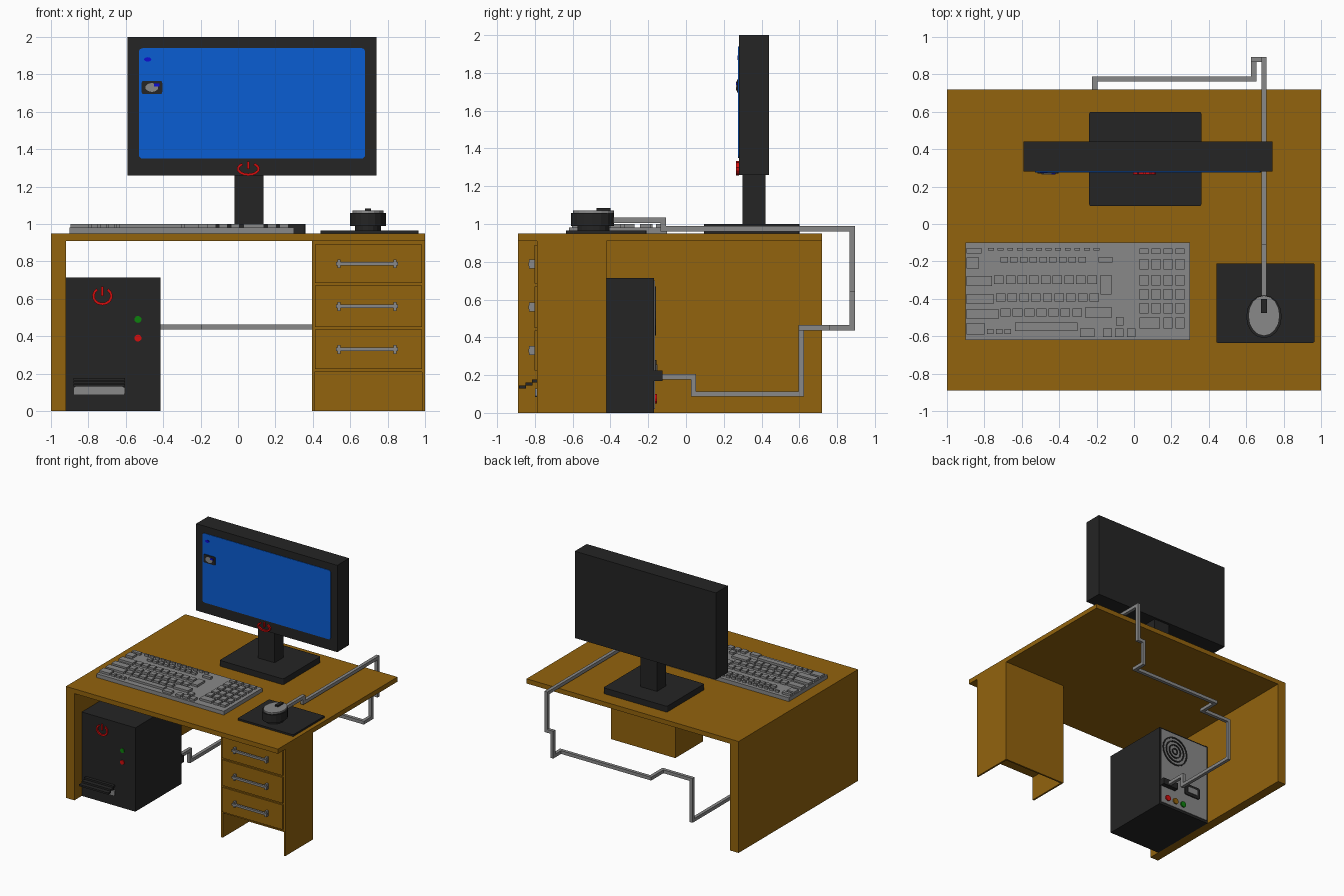
import bpy, bmesh
from math import sin, cos, pi, radians
from mathutils import Matrix, Vector

old = bpy.data.objects.get("Cube")
if old:
    bpy.data.objects.remove(old, do_unlink=True)


def material(name, r, g, b):
    m = bpy.data.materials.new(name)
    m.use_nodes = True
    m.diffuse_color = (r, g, b, 1)
    m.node_tree.nodes["Principled BSDF"].inputs["Base Color"].default_value = (r, g, b, 1)
    return m


WOOD = material("brown wood", .29, .125, .004)
BLACK = material("black plastic", .018, .018, .018)
GREY = material("grey plastic", .25, .25, .25)
SCREEN = material("screen blue", .003, .11, .65)
RED = material("red", .65, .004, .004)
GREEN = material("green", .004, .22, .004)
BLUE = material("deep blue", .004, .004, .65)


def finish(name, bm, mat):
    bmesh.ops.recalc_face_normals(bm, faces=bm.faces)
    mesh = bpy.data.meshes.new(name)
    bm.to_mesh(mesh)
    bm.free()
    mesh.materials.append(mat)
    obj = bpy.data.objects.new(name, mesh)
    bpy.context.collection.objects.link(obj)
    return obj


def add_box(bm, x0, x1, y0, y1, z0, z1):
    size = Matrix.Diagonal((x1 - x0, y1 - y0, z1 - z0, 1))
    place = Matrix.Translation(((x0 + x1) / 2, (y0 + y1) / 2, (z0 + z1) / 2))
    bmesh.ops.create_cube(bm, size=1, matrix=place @ size)


def box(name, mat, *limits, rounding=0, axis=1):
    """Box from limits; edges along one axis may be rounded."""
    bm = bmesh.new()
    add_box(bm, *limits)
    if rounding:
        edges = [e for e in bm.edges
                 if abs((e.verts[0].co - e.verts[1].co).normalized()[axis]) > .9]
        bmesh.ops.bevel(bm, geom=edges, offset=rounding, segments=4,
                        profile=.5, affect='EDGES')
    return finish(name, bm, mat)


def boxes(name, mat, limits):
    bm = bmesh.new()
    for item in limits:
        add_box(bm, *item)
    return finish(name, bm, mat)


def prism(name, mat, centre, rx, ry, depth, sides=16, facing_y=False):
    """Elliptical prism, standing up or lying along y."""
    bm = bmesh.new()
    m = Matrix.Translation(centre)
    if facing_y:
        m = m @ Matrix.Rotation(pi / 2, 4, 'X')
    m = m @ Matrix.Diagonal((rx, ry, 1, 1))
    bmesh.ops.create_cone(bm, cap_ends=True, segments=sides, radius1=1,
                          radius2=1, depth=depth, matrix=m)
    return finish(name, bm, mat)


def ring(name, mat, centre, rx, rz, width, depth, gap=0, steps=20):
    """Flat ring facing y, with an optional gap at the top (degrees)."""
    bm = bmesh.new()
    c = Vector(centre)
    start, sweep = pi / 2 + radians(gap) / 2, 2 * pi - radians(gap)
    pairs = []
    for i in range(steps + 1):
        a = start + sweep * i / steps
        pairs.append([bm.verts.new(c + Vector((cos(a) * (rx - w), 0, sin(a) * (rz - w))))
                      for w in (0, width)])
    for p, q in zip(pairs, pairs[1:]):
        bm.faces.new((p[0], p[1], q[1], q[0]))
    if not gap:
        bmesh.ops.remove_doubles(bm, verts=bm.verts, dist=.0001)
    new = bmesh.ops.extrude_face_region(bm, geom=list(bm.faces))["geom"]
    moved = [v for v in new if isinstance(v, bmesh.types.BMVert)]
    bmesh.ops.translate(bm, verts=moved, vec=(0, -depth, 0))
    return finish(name, bm, mat)


# Desk: top, side panel and the open-bottomed drawer unit
box("desk_top", WOOD, -1, 1, -.89, .72, .91, .95)
box("desk_side_panel", WOOD, -1, -.92, -.89, .72, 0, .91)
boxes("drawer_unit_shell", WOOD, [
    (.395, .41, -.79, -.42, 0, .91),
    (.985, 1, -.79, -.42, 0, .91),
    (.41, .985, -.435, -.42, 0, .91),
    (.41, .985, -.79, -.435, .21, .91)])
for i, (low, high) in enumerate([(.225, .435), (.45, .67), (.685, .89)]):
    box(f"drawer_front_{i}", WOOD, .412, .983, -.803, -.79, low, high)
    mid = (low + high) / 2
    posts = [(x - .008, x + .008, -.83, -.8, mid - .024, mid + .024) for x in (.54, .84)]
    boxes(f"drawer_handle_{i}", GREY,
          posts + [(.525, .855, -.835, -.817, mid - .009, mid + .009)])

# Monitor
box("monitor_base", BLACK, -.24, .36, .095, .6, .95, 1, rounding=.012, axis=2)
box("monitor_neck", BLACK, -.02, .135, .3, .42, 1, 1.27)
box("monitor_body", BLACK, -.59, .74, .28, .44, 1.26, 2)
box("monitor_screen", SCREEN, -.53, .68, .276, .282, 1.35, 1.94, rounding=.02)
box("screen_icon_frame", BLACK, -.515, -.405, .27, .277, 1.695, 1.765, rounding=.01)
prism("screen_icon_disc", GREY, (-.46, .268, 1.73), .035, .024, .006, 10, True)
box("screen_icon_mark", BLUE, -.45, -.42, .264, .269, 1.735, 1.75)
prism("screen_icon_dot", BLUE, (-.483, .275, 1.88), .02, .012, .006, 8, True)


def power_symbol(name, x, y, z, rx, rz, depth):
    ring(name + "_ring", RED, (x, y, z), rx, rz, .014, depth, gap=70, steps=12)
    box(name + "_bar", RED, x - .007, x + .007, y - depth, y, z, z + rz)


power_symbol("monitor_power", .055, .281, 1.295, .062, .038, .016)

# Computer case, front
box("computer_case", BLACK, -.92, -.415, -.79, -.17, 0, .715)
power_symbol("computer_power", -.725, -.789, .615, .055, .05, .012)
for name, mat, z in (("green_light", GREEN, .49), ("red_light", RED, .39)):
    prism(name, mat, (-.535, -.792, z), .019, .019, .012, 10, True)
box("disc_tray", GREY, -.88, -.605, -.8, -.78, .085, .13, rounding=.01)
for i in range(3):
    y, z = -.885 + i * .035, .13 + i * .016
    box(f"tray_slat_{i}", BLACK, -.88, -.605, y, y + .038, z, z + .015)

# Computer case, back
box("rear_plate", GREY, -.905, -.43, -.172, -.164, .02, .7)
for i in range(4):
    ring(f"fan_ring_{i}", BLACK, (-.57, -.158, .54), .13 - i * .033,
         .13 - i * .033, .012, .008)
for i, mat in enumerate((RED, WOOD, GREEN)):
    prism(f"rear_jack_{i}", mat, (-.495 - i * .08, -.16, .075), .026, .026, .012, 12, True)
box("power_socket", BLACK, -.83, -.67, -.17, -.155, .18, .28, rounding=.02)
box("power_socket_face", GREY, -.8, -.7, -.16, -.15, .205, .255, rounding=.01)
box("cable_plug", BLACK, -.57, -.42, -.17, -.125, .17, .225)

# Cable from the mouse, over the desk and down to the case
path = [(.695, -.4, 1.02), (.695, -.12, 1.02), (.695, -.12, .975), (.695, .88, .975),
        (.695, .88, .655), (.64, .88, .655), (.64, .88, .45), (.64, .775, .45),
        (-.21, .775, .45), (-.21, .61, .45), (-.485, .61, .45), (-.485, .61, .1),
        (-.485, .04, .1), (-.485, .04, .192), (-.485, -.15, .192)]
half = .014
segments = []
for p, q in zip(path, path[1:]):
    segments.append([v for a, b in zip(p, q) for v in (min(a, b) - half, max(a, b) + half)])
boxes("mouse_cable", GREY, segments)

# Mouse and pad
box("mouse_pad", BLACK, .44, .965, -.635, -.21, .95, .965, rounding=.008, axis=2)
prism("mouse_foot", BLACK, (.695, -.49, .978), .07, .085, .03)
prism("mouse_body", BLACK, (.695, -.495, 1.024), .095, .115, .07)
prism("mouse_top", GREY, (.695, -.49, 1.063), .084, .108, .018)
box("mouse_wheel", BLACK, .68, .71, -.475, -.4, 1.05, 1.084)

# Keyboard
box("keyboard_plate", GREY, -.9, .3, -.62, -.1, .95, .982)
keys = []


def key(x0, x1, y, height=.045):
    keys.append((x0, x1, y - height / 2, y + height / 2, .98, 1))


def key_row(x0, x1, count, y, height=.045, gap=.012):
    pitch = (x1 - x0) / count
    for i in range(count):
        key(x0 + i * pitch, x0 + (i + 1) * pitch - gap, y, height)


key(-.895, -.815, -.143, .028)
key_row(-.78, -.165, 12, -.136, .014, .02)
key(-.895, -.83, -.208, .06)
key_row(-.715, -.245, 9, -.192, .03)
key(-.19, -.115, -.192, .03)
# Letter rows: end of left wide key, end of row, key count, height on plate
for left, right, count, y in ((-.76, -.185, 9, -.297), (-.75, -.175, 9, -.393),
                              (-.725, -.265, 7, -.473)):
    key(-.895, left, y - .008, .055)
    key_row(left + .012, right, count, y)
key(-.18, -.12, -.325, .105)
key(-.26, -.12, -.473, .06)
key(-.895, -.8, -.56, .06)
key_row(-.785, -.645, 3, -.575, .028)
key(-.637, -.303, -.55)
key(-.29, -.21, -.582)
key_row(-.165, .025, 3, -.582, gap=.017)
key(-.097, -.055, -.52)
# Number pad
for y in (-.145, -.215, -.3, -.375, -.45):
    key_row(.03, .285, 4, y, .03 if y > -.2 else .055, .016)
key(.03, .14, -.53, .06)
key_row(.157, .285, 2, -.53, .06, .016)
boxes("keyboard_keys", GREY, keys)
